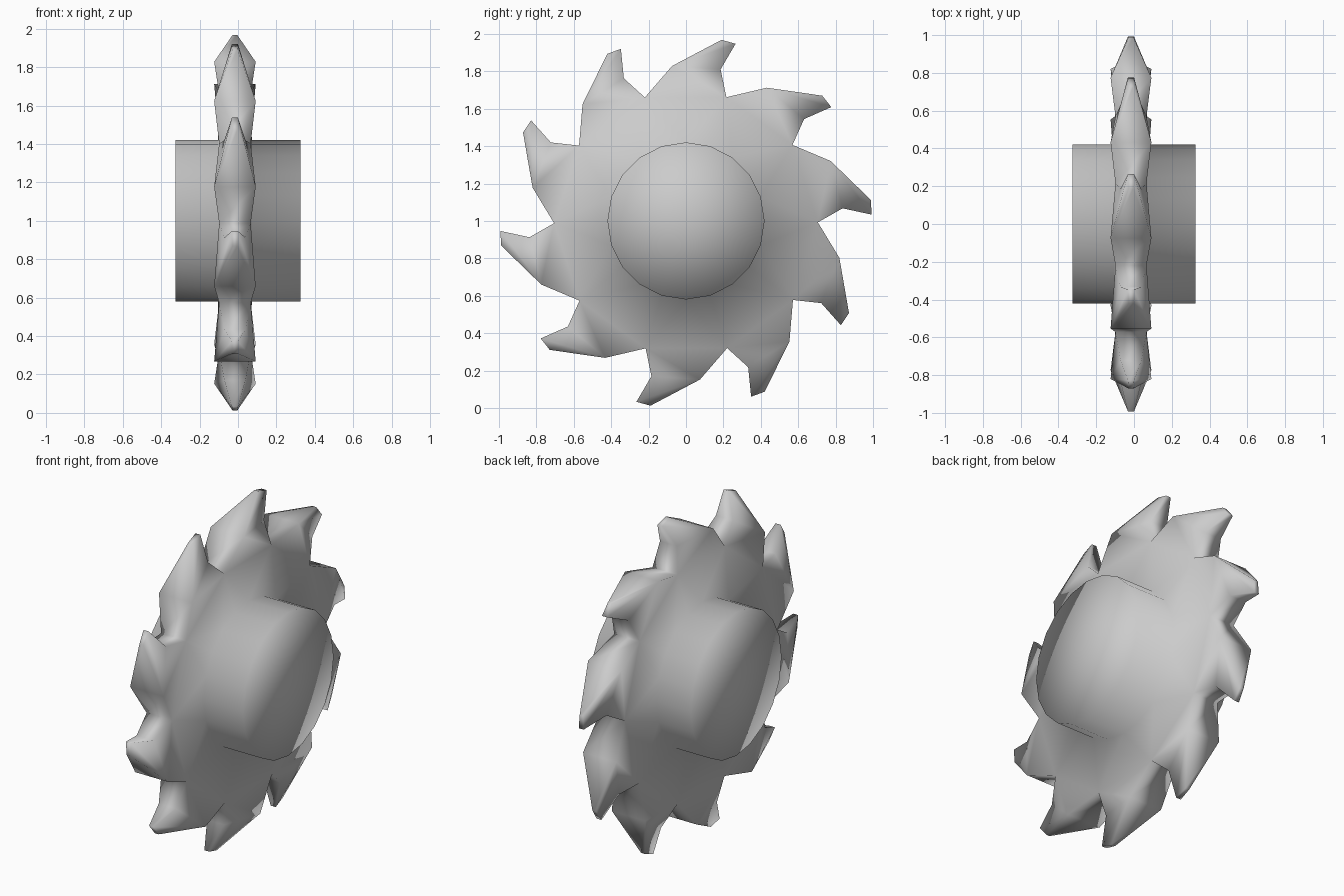
import bpy, bmesh
from math import sin, cos, radians

cube = bpy.data.objects.get("Cube")
if cube:
    bpy.data.objects.remove(cube, do_unlink=True)

TEETH = 10
STEP = 360 / TEETH
BLADE_X, BLADE_Z = -0.016, 0.99     # blade sits slightly off the hub centre
HUB_R, HUB_HALF, HUB_Z = 0.42, 0.325, 1.0

# One tooth, upright: (y, height above centre, half thickness)
TOOTH = [
    (-0.22, 0.67, 0.082),    # gullet
    (-0.075, 0.838, 0.108),  # shoulder
    (0.19, 0.978, 0.012),    # tip, back corner
    (0.265, 0.957, 0.016),   # tip, front corner
    (0.185, 0.82, 0.055),    # hook
]

bm = bmesh.new()


def hub_ring(x):
    """Twenty hub corners, two per tooth, starting in line with a gullet."""
    ring = []
    for i in range(2 * TEETH):
        a = radians((i - 1) * STEP / 2)
        ring.append(bm.verts.new((x, HUB_R * sin(a), HUB_Z + HUB_R * cos(a))))
    return ring


def tooth_rim(side):
    """Toothed outline on one side of the blade."""
    rim = []
    for i in range(TEETH):
        a = radians(i * STEP)
        for y, h, half in TOOTH:
            rim.append(bm.verts.new((BLADE_X + side * half,
                                     y * cos(a) + h * sin(a),
                                     BLADE_Z + h * cos(a) - y * sin(a))))
    return rim


rims = {}
for side in (-1, 1):
    rim = rims[side] = tooth_rim(side)
    root = hub_ring(BLADE_X + side * 0.088)
    end = hub_ring(side * HUB_HALF)
    cap = bm.verts.new((side * HUB_HALF, 0, HUB_Z))
    n, m = len(rim), len(root)
    for t in range(TEETH):
        gullet, shoulder, back, front, hook, following = (
            rim[(5 * t + k) % n] for k in range(6))
        r0, r1, r2 = (root[(2 * t + k) % m] for k in range(3))
        # Blade side and tooth side
        for face in ((r0, r1, gullet), (r1, following, gullet),
                     (r1, r2, following), (gullet, following, shoulder),
                     (shoulder, following, hook),
                     (shoulder, hook, front), (shoulder, front, back)):
            bm.faces.new(face)
    # Hub wall and end cap
    for i in range(m):
        j = (i + 1) % m
        bm.faces.new((root[i], root[j], end[j], end[i]))
        bm.faces.new((end[i], end[j], cap))

# Cutting rim joining both sides
for i in range(len(rims[1])):
    j = (i + 1) % len(rims[1])
    bm.faces.new((rims[-1][i], rims[-1][j], rims[1][j], rims[1][i]))

bmesh.ops.recalc_face_normals(bm, faces=bm.faces[:])
for f in bm.faces:
    f.smooth = True

mesh = bpy.data.meshes.new("saw_blade")
bm.to_mesh(mesh)
bm.free()

steel = bpy.data.materials.new("grey_steel")
steel.use_nodes = True
grey = (0.6, 0.6, 0.6, 1)
steel.diffuse_color = grey
steel.node_tree.nodes["Principled BSDF"].inputs["Base Color"].default_value = grey
mesh.materials.append(steel)

blade = bpy.data.objects.new("saw_blade", mesh)
bpy.context.collection.objects.link(blade)
